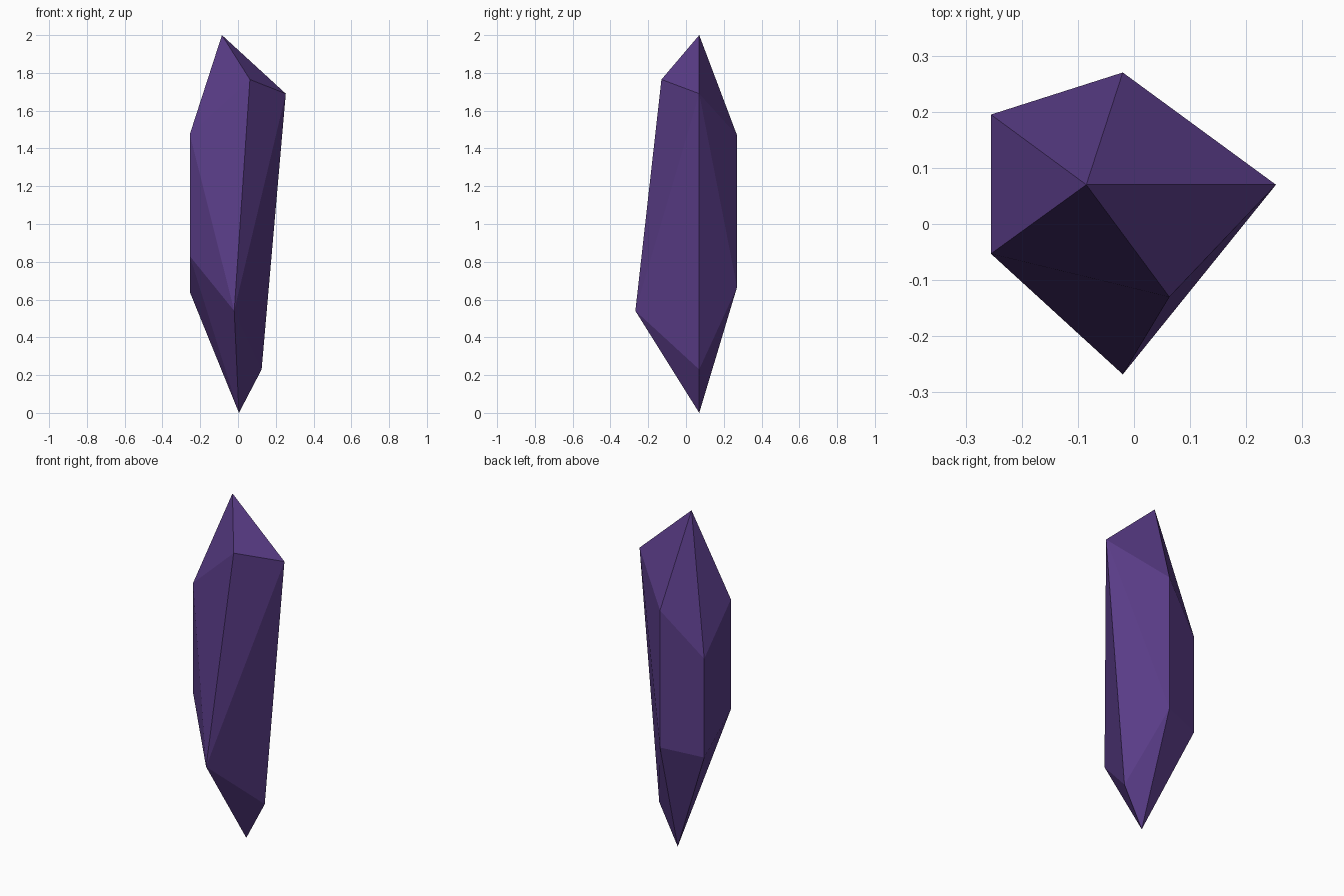
import bpy, bmesh

if "Cube" in bpy.data.objects:
    bpy.data.objects.remove(bpy.data.objects["Cube"])

# Five-sided crystal: two tips and two irregular rings of corners
top_tip = (-0.085, 0.07, 2.0)
bottom_tip = (0.005, 0.07, 0.0)
upper_ring = [(0.253, 0.07, 1.69), (-0.02, 0.27, 1.47), (-0.255, 0.195, 1.22),
              (-0.255, -0.053, 1.475), (0.063, -0.13, 1.765)]
lower_ring = [(0.125, 0.07, 0.23), (-0.02, 0.27, 0.665), (-0.255, 0.195, 0.64),
              (-0.255, -0.053, 0.83), (-0.02, -0.268, 0.54)]

# Wrap the corners in a convex shell, then merge coplanar triangles
bm = bmesh.new()
for co in [top_tip, bottom_tip] + upper_ring + lower_ring:
    bm.verts.new(co)
bmesh.ops.convex_hull(bm, input=bm.verts[:])
bmesh.ops.dissolve_limit(bm, angle_limit=0.02, verts=bm.verts[:], edges=bm.edges[:])
bmesh.ops.recalc_face_normals(bm, faces=bm.faces[:])

mesh = bpy.data.meshes.new("crystal")
bm.to_mesh(mesh)
bm.free()
crystal = bpy.data.objects.new("crystal", mesh)
bpy.context.collection.objects.link(crystal)

# Dark purple
mat = bpy.data.materials.new("purple_crystal")
mat.diffuse_color = (0.1, 0.045, 0.24, 1)
mat.use_nodes = True
mat.node_tree.nodes["Principled BSDF"].inputs["Base Color"].default_value = mat.diffuse_color
mesh.materials.append(mat)
